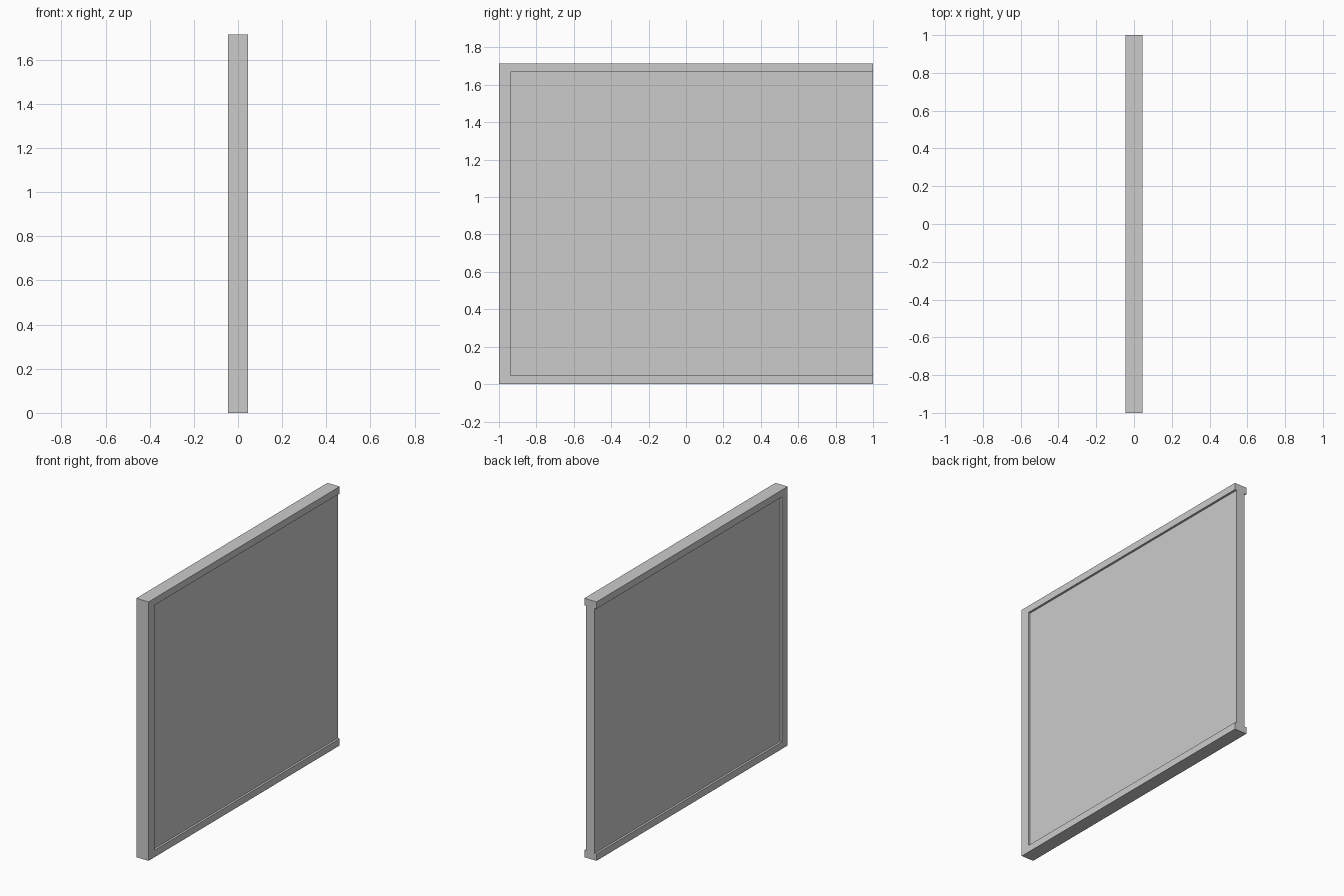
import bpy

if "Cube" in bpy.data.objects:
    bpy.data.objects.remove(bpy.data.objects["Cube"])

H = 1.714      # overall height
RAIL = 0.046   # rail thickness
POST = 0.062   # post width along y
HALF = 0.045   # half depth of the frame


def box(name, lo, hi):
    """Axis-aligned box between two corners."""
    bpy.ops.mesh.primitive_cube_add(size=1)
    o = bpy.context.object
    o.name = name
    o.location = [(a + b) / 2 for a, b in zip(lo, hi)]
    o.scale = [b - a for a, b in zip(lo, hi)]
    bpy.ops.object.transform_apply(location=True, rotation=False, scale=True)
    return o


# Upright post closing the front end
box("post", (-HALF, -1, 0), (HALF, -1 + POST, H))

# Bottom and top rails
for name, z in (("bottom_rail", 0), ("top_rail", H - RAIL)):
    box(name, (-HALF, -1 + POST, z), (HALF, 1, z + RAIL))

# Thinner panel set inside the frame, open at the back end
box("panel", (-0.031, -1 + POST, RAIL), (0.031, 1, H - RAIL))
